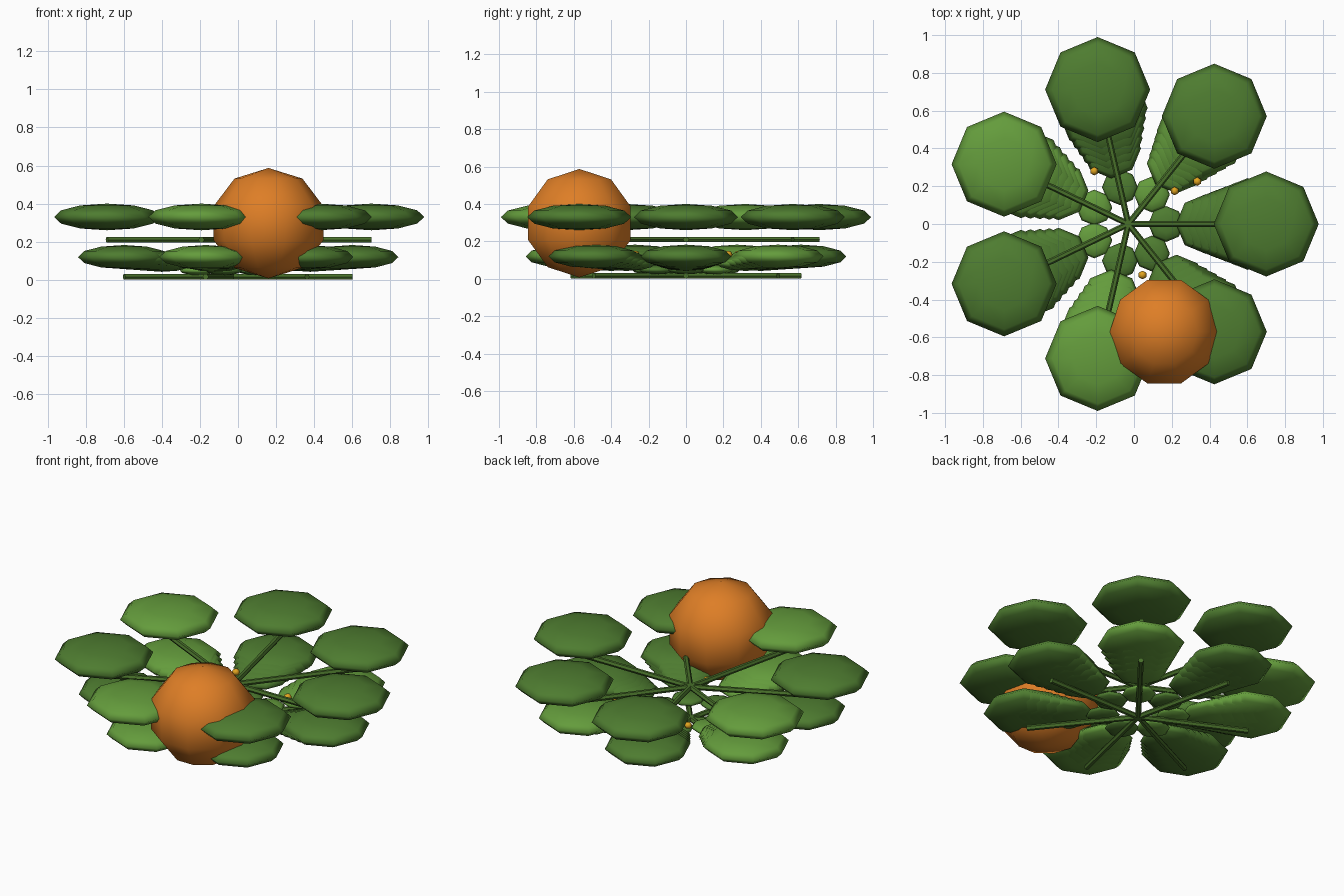
import bpy, bmesh, math
from mathutils import Matrix, Vector

if "Cube" in bpy.data.objects:
    bpy.data.objects.remove(bpy.data.objects["Cube"])


def lin(c):
    return c / 12.92 if c <= 0.04045 else ((c + 0.055) / 1.055) ** 2.4


def material(name, r, g, b):
    m = bpy.data.materials.new(name)
    m.diffuse_color = (lin(r / 255), lin(g / 255), lin(b / 255), 1)
    m.use_nodes = True
    m.node_tree.nodes["Principled BSDF"].inputs["Base Color"].default_value = m.diffuse_color
    return m


LIGHT = material("light_green", 100, 156, 60)
DARK = material("dark_green", 78, 124, 48)
VINE = material("vine_green", 72, 112, 42)
ORANGE = material("orange", 222, 126, 38)
YELLOW = material("yellow", 226, 165, 32)


def finish(name, bm, mat):
    for f in bm.faces:
        f.smooth = True
    me = bpy.data.meshes.new(name)
    bm.to_mesh(me)
    bm.free()
    me.materials.append(mat)
    ob = bpy.data.objects.new(name, me)
    bpy.context.collection.objects.link(ob)
    return ob


def ellipsoid(name, loc, rx, rz, seg, rings, mat, turn=0.0):
    bm = bmesh.new()
    bmesh.ops.create_uvsphere(bm, u_segments=seg, v_segments=rings, radius=1)
    bm.transform(Matrix.Translation(loc) @ Matrix.Diagonal((rx, rx, rz, 1))
                 @ Matrix.Rotation(turn, 4, 'Z'))
    return finish(name, bm, mat)


def vine(name, start, angle, length, radius):
    bm = bmesh.new()
    bmesh.ops.create_cone(bm, cap_ends=True, segments=6, radius1=radius,
                          radius2=radius, depth=length)
    bm.transform(Matrix.Translation(start) @ Matrix.Rotation(angle, 4, 'Z')
                 @ Matrix.Rotation(math.pi / 2, 4, 'Y')
                 @ Matrix.Translation((0, 0, length / 2)))
    ob = finish(name, bm, VINE)
    for p in ob.data.polygons:
        p.use_smooth = False
    return ob


CX = -0.03            # root of the plant
UPPER_LIGHT = {3, 5}  # arms whose leaves are light green
LOWER_LIGHT = {1, 3, 5}
INNER_LIGHT = {1, 3, 4}

for k in range(7):
    a = k * math.tau / 7
    d = Vector((math.cos(a), math.sin(a), 0))

    # Upper tier: one vine and one large leaf
    vine(f"upper_vine_{k}", (CX, 0, 0.21), a, 0.73, 0.016)
    ellipsoid(f"upper_leaf_{k}", Vector((CX, 0, 0.33)) + d * 0.73,
              0.278, 0.07, 8, 6, LIGHT if k in UPPER_LIGHT else DARK)

    # Lower tier: ground vine with overlapping leaves that grow outward
    vine(f"ground_vine_{k}", (CX, 0, 0.016), a, 0.63, 0.016)
    for i, r in enumerate((0.2, 0.41, 0.465, 0.52, 0.575, 0.63)):
        size = 0.095 if i == 0 else 0.385 * r
        light = INNER_LIGHT if i == 0 else LOWER_LIGHT
        ellipsoid(f"lower_leaf_{k}_{i}",
                  Vector((CX, 0, 0.015 + 0.166 * r)) + d * r,
                  size, size * 0.26, 8, 6, LIGHT if k in light else DARK)

# Fruit
ellipsoid("pumpkin", Vector((0.16, -0.57, 0.297)), 0.303, 0.29, 10, 5,
          ORANGE, math.pi / 2)

# Small flower buds
for i, (x, y) in enumerate(((-0.21, 0.28), (0.215, 0.175),
                            (0.335, 0.225), (0.045, -0.27))):
    ellipsoid(f"flower_bud_{i}", Vector((x, y, 0.13)), 0.023, 0.02, 6, 4, YELLOW)
